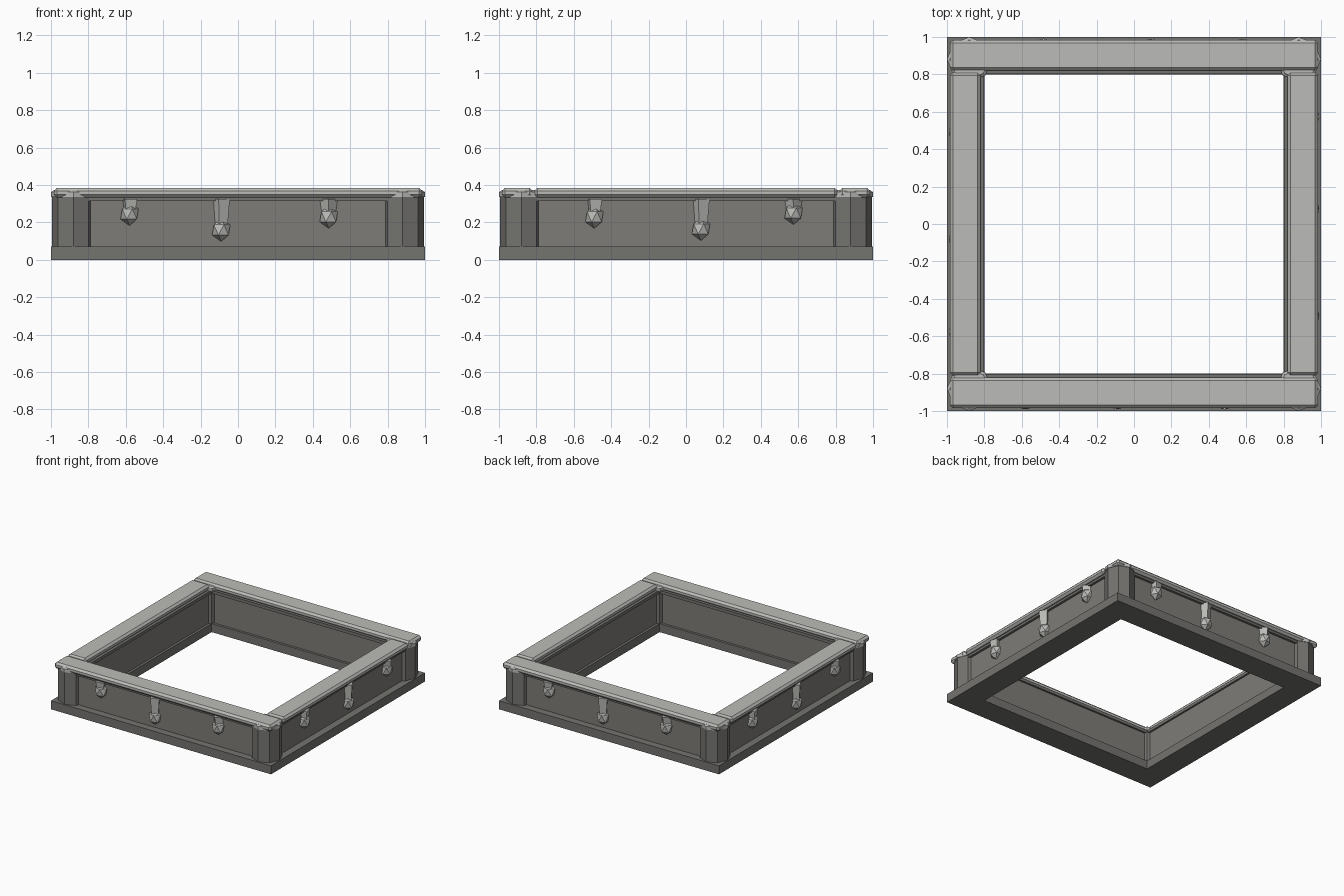
import bpy, bmesh, math
from mathutils import Matrix, Vector

if "Cube" in bpy.data.objects:
    bpy.data.objects.remove(bpy.data.objects["Cube"], do_unlink=True)


def material(name, colour):
    m = bpy.data.materials.new(name)
    m.use_nodes = True
    m.diffuse_color = (*colour, 1)
    bsdf = m.node_tree.nodes["Principled BSDF"]
    bsdf.inputs["Base Color"].default_value = (*colour, 1)
    bsdf.inputs["Roughness"].default_value = 0.9
    return m


base_grey = material("base grey", (0.175, 0.172, 0.162))
wall_grey = material("wall grey", (0.21, 0.203, 0.188))
light_grey = material("light grey", (0.50, 0.50, 0.48))


def finish(name, bm, mat, turn=0.0, bevel=0.0):
    """Turn a bmesh about the centre and make it an object."""
    bmesh.ops.recalc_face_normals(bm, faces=bm.faces)
    bm.transform(Matrix.Rotation(turn, 4, "Z"))
    mesh = bpy.data.meshes.new(name)
    bm.to_mesh(mesh)
    bm.free()
    mesh.materials.append(mat)
    obj = bpy.data.objects.new(name, mesh)
    bpy.context.collection.objects.link(obj)
    if bevel:
        mod = obj.modifiers.new("chamfer", "BEVEL")
        mod.width = bevel
        mod.segments = 1
    return obj


def ring(name, outer, inner, z0, z1, mat):
    """Square frame made by sweeping a rectangular section round four corners."""
    bm = bmesh.new()
    section = [(outer, z0), (outer, z1), (inner, z1), (inner, z0)]
    corners = [(1, 1), (-1, 1), (-1, -1), (1, -1)]
    loops = [[bm.verts.new((sx * r, sy * r, z)) for r, z in section] for sx, sy in corners]
    for i in range(4):
        a, b = loops[i], loops[(i + 1) % 4]
        for j in range(4):
            k = (j + 1) % 4
            bm.faces.new((a[j], a[k], b[k], b[j]))
    return finish(name, bm, mat)


def box(name, lo, hi, mat, turn=0.0, bevel=0.0):
    bm = bmesh.new()
    lo, hi = Vector(lo), Vector(hi)
    size = hi - lo
    bmesh.ops.create_cube(bm, size=1, matrix=Matrix.Translation((lo + hi) / 2) @ Matrix.Diagonal((*size, 1)))
    return finish(name, bm, mat, turn, bevel)


def prism(bm, sides, r_low, r_high, z0, z1, x, y, spin=0.0):
    place = Matrix.Translation((x, y, (z0 + z1) / 2)) @ Matrix.Rotation(spin, 4, "Z")
    bmesh.ops.create_cone(bm, cap_ends=True, segments=sides, radius1=r_low,
                          radius2=r_high, depth=z1 - z0, matrix=place)


# Plinth, wall and the moulding under the rails
ring("plinth", 1.0, 0.80, 0.0, 0.07, base_grey)
ring("wall", 0.94, 0.82, 0.07, 0.32, wall_grey)
ring("moulding", 0.96, 0.805, 0.315, 0.34, base_grey)

# Octagonal corner posts with light caps
for side_x, word_x in ((1, "left"), (-1, "right")):
    for side_y, word_y in ((-1, "front"), (1, "back")):
        x, y = side_x * 0.88, side_y * 0.88
        post = bmesh.new()
        prism(post, 8, 0.115, 0.115, 0.07, 0.34, x, y)
        finish(f"{word_y}_{word_x}_post", post, base_grey)
        cap = bmesh.new()
        prism(cap, 8, 0.12, 0.12, 0.335, 0.362, x, y)
        prism(cap, 8, 0.12, 0.105, 0.362, 0.372, x, y)
        finish(f"{word_y}_{word_x}_post_cap", cap, light_grey)

# Long rails at front and back, short rails between them
for word, turn, half in (("front", 0, 0.985), ("left", 1, 0.81),
                         ("back", 2, 0.985), ("right", 3, 0.81)):
    box(f"{word}_rail", (-half, -0.985, 0.333), (half, -0.82, 0.385),
        light_grey, turn * math.pi / 2, 0.016)

# Hanging faceted drops: position along the side and height of the centre
drops_a = ((-0.58, 0.245), (-0.09, 0.16), (0.485, 0.23))
drops_b = ((-0.49, 0.23), (0.08, 0.165), (0.575, 0.25))
for word, turn, drops in (("front", 0, drops_a), ("left", 1, drops_b),
                          ("back", 2, drops_a), ("right", 3, drops_b)):
    for number, (x, z) in enumerate(drops, 1):
        bm = bmesh.new()
        bmesh.ops.create_icosphere(
            bm, subdivisions=1, radius=1,
            matrix=Matrix.Translation((x, -0.945, z)) @ Matrix.Diagonal((0.054, 0.052, 0.062, 1)))
        prism(bm, 4, 0.034, 0.048, z, 0.325, x, -0.945, math.pi / 4 + 0.25 * number)
        finish(f"{word}_drop_{number}", bm, light_grey, turn * math.pi / 2)
